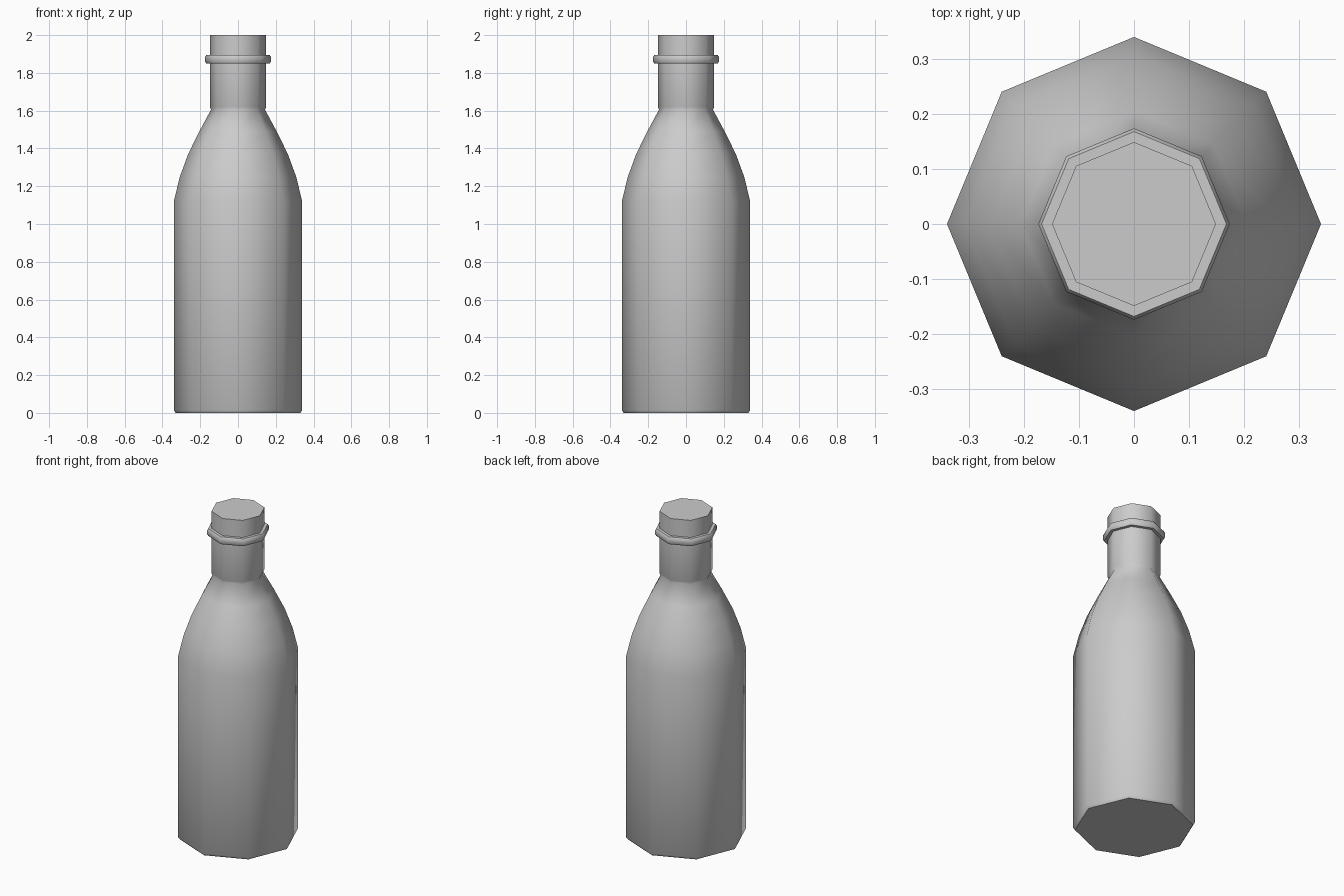
import bpy, bmesh, math

if "Cube" in bpy.data.objects:
    bpy.data.objects.remove(bpy.data.objects["Cube"])

SIDES = 8


def lathe(name, profile):
    """Revolve (radius, height) points into a closed eight-sided solid."""
    bm = bmesh.new()
    rings = []
    for r, z in profile:
        rings.append([bm.verts.new((r * math.cos(math.tau * i / SIDES),
                                    r * math.sin(math.tau * i / SIDES), z))
                      for i in range(SIDES)])
    for low, high in zip(rings, rings[1:]):
        for i in range(SIDES):
            j = (i + 1) % SIDES
            bm.faces.new((low[i], low[j], high[j], high[i]))
    bm.faces.new(rings[0][::-1])
    bm.faces.new(rings[-1])
    mesh = bpy.data.meshes.new(name)
    bm.to_mesh(mesh)
    bm.free()
    obj = bpy.data.objects.new(name, mesh)
    bpy.context.collection.objects.link(obj)
    bpy.ops.object.select_all(action='DESELECT')
    obj.select_set(True)
    bpy.context.view_layer.objects.active = obj
    bpy.ops.object.shade_smooth_by_angle(angle=math.radians(50))
    return obj


# Whole bottle: base chamfer, body, shoulder, neck, lip ring, mouth
lathe("bottle", [
    (0.33, 0.0), (0.34, 0.015), (0.34, 1.12),
    (0.308, 1.25), (0.264, 1.37), (0.205, 1.49), (0.143, 1.605),
    (0.149, 1.62), (0.149, 1.85),
    (0.168, 1.85), (0.174, 1.86), (0.174, 1.885), (0.168, 1.895),
    (0.149, 1.895), (0.149, 2.0),
])
